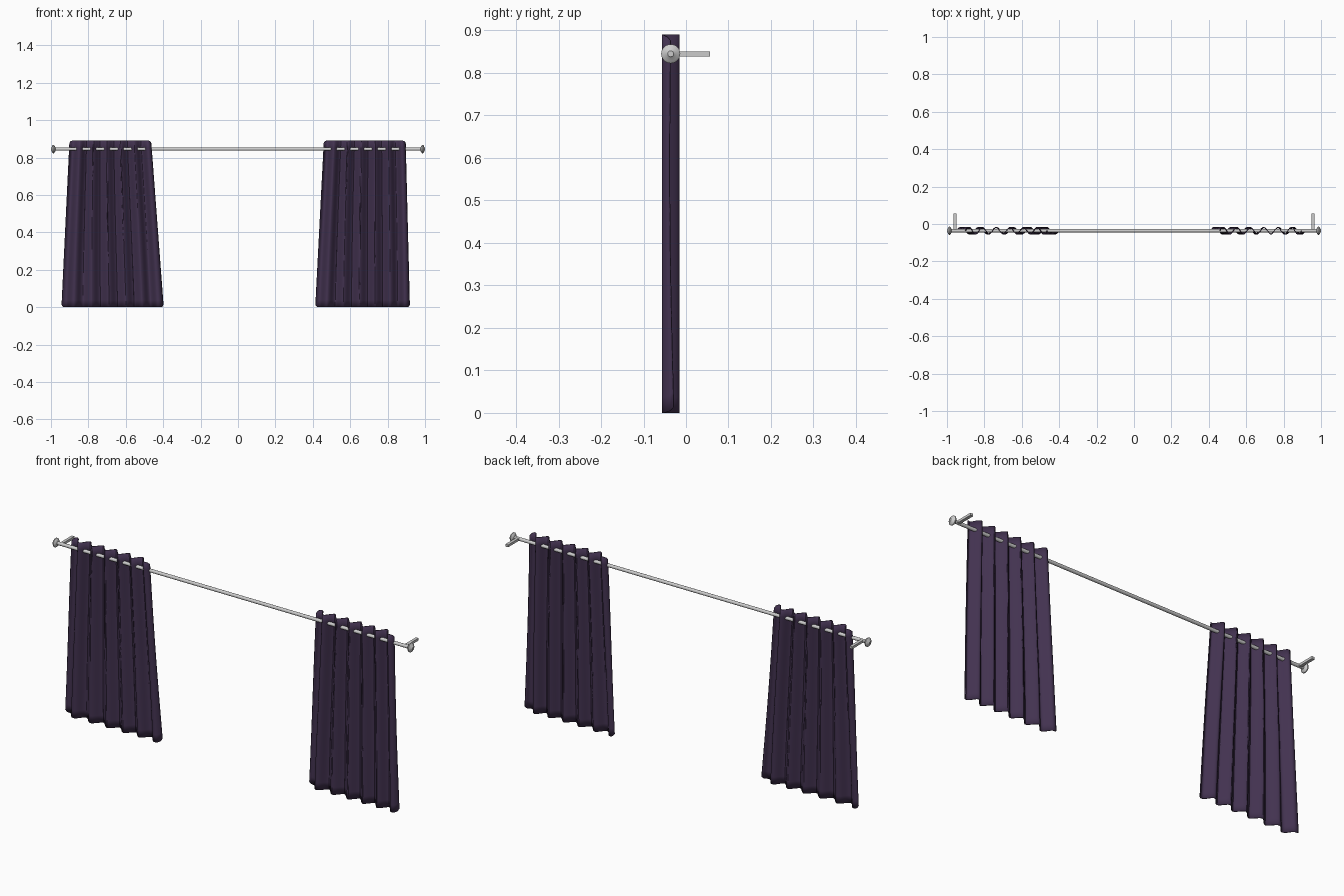
import bpy, bmesh, math
from mathutils import Matrix

if "Cube" in bpy.data.objects:
    bpy.data.objects.remove(bpy.data.objects["Cube"])

ROD_Y, ROD_Z, HEIGHT = -0.036, 0.845, 0.89


def finish(bm, name, angle=40):
    bmesh.ops.recalc_face_normals(bm, faces=bm.faces)
    me = bpy.data.meshes.new(name)
    bm.to_mesh(me)
    bm.free()
    ob = bpy.data.objects.new(name, me)
    bpy.context.collection.objects.link(ob)
    bpy.ops.object.select_all(action='DESELECT')
    ob.select_set(True)
    bpy.context.view_layer.objects.active = ob
    bpy.ops.object.shade_smooth_by_angle(angle=math.radians(angle))
    return ob


def lathe_x(name, profile, sides=24):
    """Spin (x, radius) points around the rod axis."""
    bm = bmesh.new()
    rings = []
    for x, r in profile:
        rings.append([bm.verts.new((x, ROD_Y + r * math.cos(a), ROD_Z + r * math.sin(a)))
                      for a in (2 * math.pi * i / sides for i in range(sides))])
    for a, b in zip(rings, rings[1:]):
        for i in range(sides):
            j = (i + 1) % sides
            bm.faces.new((a[i], a[j], b[j], b[i]))
    bm.faces.new(rings[0])
    bm.faces.new(rings[-1])
    return finish(bm, name)


def curtain(name, top, bottom, mat, phase, folds=6, nu=144, nv=24, r=0.014):
    """Pleated cloth that weaves in front of and behind the rod."""
    bm = bmesh.new()
    grid = []
    for j in range(nv + 1):
        v = j / nv
        f = 1 - v
        x0 = top[0] + (bottom[0] - top[0]) * f
        x1 = top[1] + (bottom[1] - top[1]) * f
        row = []
        for i in range(nu + 1):
            u = i / nu
            t = 2 * math.pi * folds * u + phase + 0.35 * f * math.sin(5 * u + 2 * f)
            s = math.sin(t)
            y = ROD_Y + 0.019 * math.tanh(1.6 * s) / math.tanh(1.6)
            x = x0 + (x1 - x0) * u + 0.007 * math.sin(2 * t) * math.sin(math.pi * u) ** 0.5
            # rounded corners of the cloth
            d = min(u, 1 - u) * (x1 - x0)
            inset = r - math.sqrt(r * r - (r - d) ** 2) if d < r else 0
            row.append(bm.verts.new((x, y, inset + (HEIGHT - 2 * inset) * v)))
        grid.append(row)
    for a, b in zip(grid, grid[1:]):
        for i in range(nu):
            bm.faces.new((a[i], a[i + 1], b[i + 1], b[i]))
    ob = finish(bm, name, 60)
    ob.data.materials.append(mat)
    mod = ob.modifiers.new("thickness", 'SOLIDIFY')
    mod.thickness = 0.004
    mod.offset = 0
    return ob


cloth = bpy.data.materials.new("purple_cloth")
cloth.diffuse_color = (0.055, 0.032, 0.08, 1)
cloth.use_nodes = True
cloth.node_tree.nodes["Principled BSDF"].inputs["Base Color"].default_value = cloth.diffuse_color

# Curtains
curtain("left_curtain", (-0.90, -0.465), (-0.942, -0.40), cloth, 0.0)
curtain("right_curtain", (0.46, 0.895), (0.415, 0.917), cloth, 0.0)

# Rod
lathe_x("rod", [(-0.985, 0.0085), (0.985, 0.0085)])

# Finials and wall brackets at both ends
for side, s in (("left", -1), ("right", 1)):
    lathe_x(side + "_finial", [(s * x, r) for x, r in (
        (0.976, 0.010), (0.981, 0.019), (0.985, 0.0225), (0.989, 0.0225),
        (0.994, 0.017), (0.997, 0.009), (1.0, 0.007))])
    bm = bmesh.new()
    bmesh.ops.create_cube(bm, size=1, matrix=Matrix.Translation((s * 0.957, 0.0105, ROD_Z))
                          @ Matrix.Diagonal((0.015, 0.093, 0.012, 1)))
    finish(bm, side + "_bracket")
